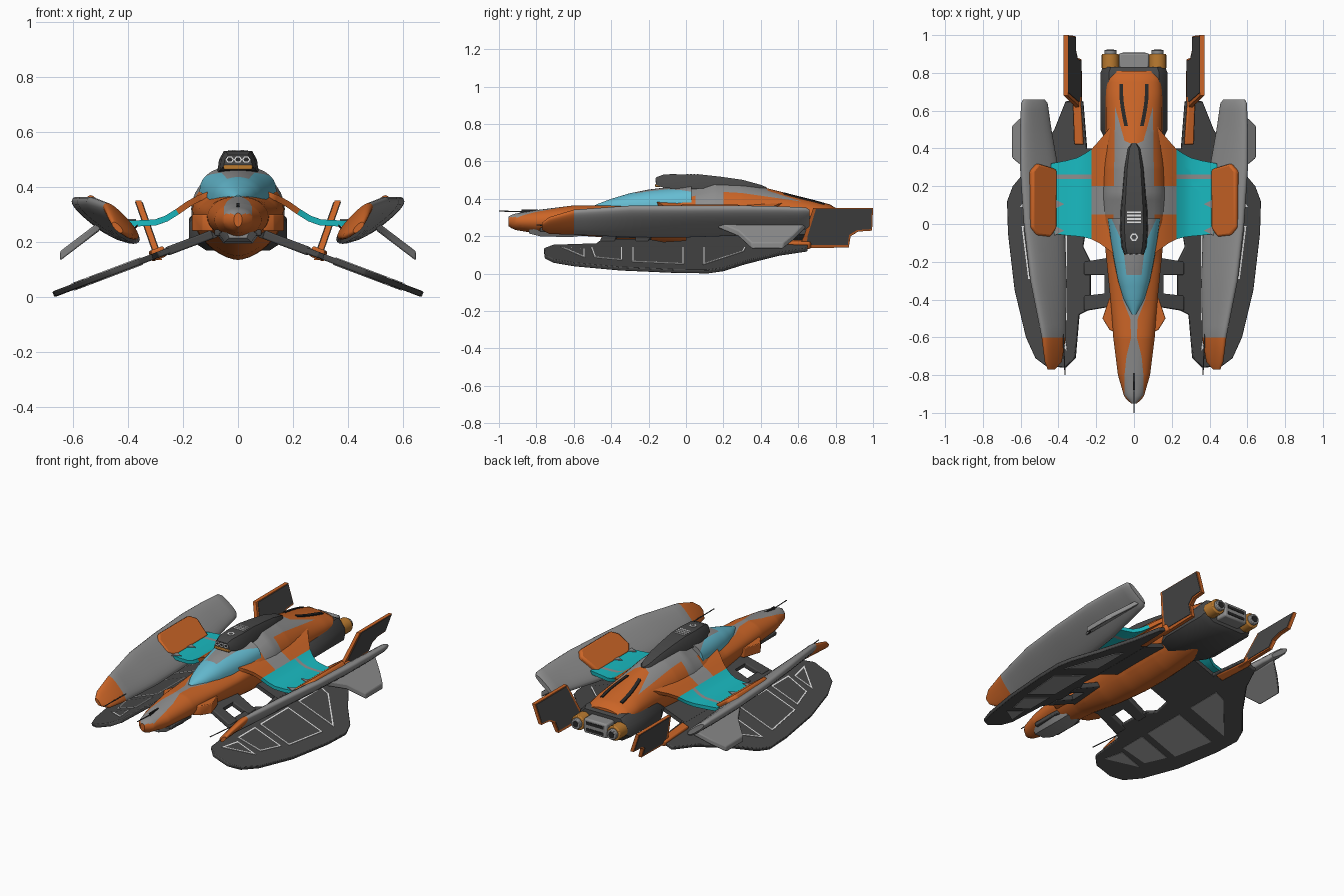
import bpy, bmesh, math
from mathutils import Vector

if "Cube" in bpy.data.objects:
    bpy.data.objects.remove(bpy.data.objects["Cube"])


def material(name, r, g, b):
    m = bpy.data.materials.new(name)
    m.use_nodes = True
    m.diffuse_color = (r, g, b, 1)
    m.node_tree.nodes["Principled BSDF"].inputs["Base Color"].default_value = (r, g, b, 1)
    return m


ORANGE = material("burnt orange", 0.60, 0.13, 0.02)
GREY = material("mid grey", 0.27, 0.27, 0.27)
DARK = material("charcoal", 0.065, 0.065, 0.065)
TEAL = material("teal", 0.01, 0.50, 0.54)
GLASS = material("sky glass", 0.13, 0.50, 0.64)
WHITE = material("marking white", 0.8, 0.8, 0.8)
AMBER = material("amber", 0.5, 0.2, 0.03)
BLACK = material("near black", 0.02, 0.02, 0.02)


def finish(name, bm, mats, rule=None, mirror=False, bevel=0, angle=38):
    """Turn a bmesh into an object; rule picks a material from a face centre."""
    bmesh.ops.recalc_face_normals(bm, faces=bm.faces)
    for f in bm.faces:
        f.smooth = True
        if rule:
            f.material_index = rule(f.calc_center_median())
    for e in bm.edges:
        e.smooth = len(e.link_faces) == 2 and e.calc_face_angle(0) < math.radians(angle)
    me = bpy.data.meshes.new(name)
    bm.to_mesh(me)
    bm.free()
    for m in mats:
        me.materials.append(m)
    ob = bpy.data.objects.new(name, me)
    bpy.context.collection.objects.link(ob)
    if bevel:
        b = ob.modifiers.new("Bevel", "BEVEL")
        b.width, b.segments, b.limit_method = bevel, 2, "ANGLE"
    if mirror:
        ob.modifiers.new("Mirror", "MIRROR").use_mirror_merge = False
    return ob


def cut(bm, faces, point, normal):
    geom = set(faces)
    for f in faces:
        geom.update(f.edges, f.verts)
    bmesh.ops.bisect_plane(bm, geom=list(geom), plane_co=point, plane_no=normal, dist=1e-5)


def loft(name, rings, mats, outlines=(), **kw):
    """Skin rings along y; outlines are (y, half width) tables cut into the top as paint edges."""
    bm = bmesh.new()
    vs = [[bm.verts.new(p) for p in r] for r in rings]
    n = len(rings[0])
    for a, b in zip(vs, vs[1:]):
        for i in range(n):
            bm.faces.new((a[i], a[(i + 1) % n], b[(i + 1) % n], b[i]))
    bm.faces.new(vs[0])
    bm.faces.new(vs[-1])
    for table in outlines:
        for (y0, x0), (y1, x1) in zip(table, table[1:]):
            for s in ((-1, 1) if x0 + x1 > 0 else ()):
                faces = [f for f in bm.faces if y0 < f.calc_center_median().y < y1]
                cut(bm, faces, (s * x0, y0, 0), Vector((y1 - y0, -s * (x1 - x0), 0)).normalized())
    return finish(name, bm, mats, **kw)


def plate(name, pts, place, h0, h1, mats, inset=0, **kw):
    """Polygon laid on a plane by place(u, v, h) and thickened from h0 to h1."""
    bm = bmesh.new()
    lo = [bm.verts.new(place(u, v, h0)) for u, v in pts]
    hi = [bm.verts.new(place(u, v, h1)) for u, v in pts]
    caps = [bm.faces.new(lo), bm.faces.new(hi)]
    for i in range(len(pts)):
        j = (i + 1) % len(pts)
        bm.faces.new((lo[i], lo[j], hi[j], hi[i]))
    bmesh.ops.recalc_face_normals(bm, faces=bm.faces)
    if inset:
        bmesh.ops.inset_individual(bm, faces=caps, thickness=inset, use_even_offset=True)
        for f in caps:
            f.material_index = 1
    return finish(name, bm, mats, **kw)


def tube(name, p, q, r, mat, n=8, **kw):
    p, q = Vector(p), Vector(q)
    turn = (q - p).to_track_quat("Z", "Y")
    circle = [turn @ Vector((r * math.cos(math.tau * i / n), r * math.sin(math.tau * i / n), 0)) for i in range(n)]
    return loft(name, [[p + c for c in circle], [q + c for c in circle]], [mat], **kw)


def flat(z):
    return lambda u, v, h: Vector((u, v, z + h))


def box(name, x0, x1, y0, y1, z0, z1, mat, **kw):
    return plate(name, [(x0, y0), (x1, y0), (x1, y1), (x0, y1)], flat(0), z0, z1, [mat], **kw)


def sample(table, y):
    for a, b in zip(table, table[1:]):
        if y <= b[0]:
            t = (y - a[0]) / (b[0] - a[0])
            return [p + (q - p) * t for p, q in zip(a[1:], b[1:])]
    return table[-1][1:]


# Fuselage: y, half width, bottom, waist, top, pinch of the upper half
HULL = [(-.95, .015, .255, .28, .305, .9), (-.92, .05, .235, .28, .32, .9), (-.8, .085, .215, .28, .34, .9),
        (-.6, .11, .205, .29, .365, .9), (-.45, .12, .195, .30, .366, 1), (-.2, .145, .15, .31, .40, 2.3),
        (0, .165, .135, .32, .47, 2.1), (.15, .17, .135, .32, .51, 1.8), (.3, .165, .14, .32, .49, 1.6),
        (.5, .15, .16, .31, .44, 1.1), (.68, .15, .19, .31, .395, .9), (.77, .145, .22, .30, .37, .9),
        (.81, .12, .25, .30, .345, .9)]
# Outer and inner half widths of the grey dorsal paint
OUTER = [(-.95, .05), (-.8, .05), (-.7, .04), (-.6, .015), (-.5, .02), (-.4, .06), (-.1, .11),
         (.3, .105), (.62, .1), (.64, 0), (.9, 0)]
INNER = [(-.95, 0), (.42, 0), (.44, .05), (.62, .1), (.9, .1)]


def hull_ring(y, n=40):
    w, zb, zm, zt, pinch = sample(HULL, y)
    ring = []
    for i in range(n):
        c, s = math.cos(math.tau * i / n), math.sin(math.tau * i / n)
        x = w * math.copysign(abs(c) ** (pinch if s > 0 else 1.25), c)
        ring.append((x, y, zm + s * (zt - zm if s > 0 else zm - zb)))
    return ring


def hull_colour(c):
    x = abs(c.x)
    painted = sample(INNER, c.y)[0] <= x < sample(OUTER, c.y)[0] or .05 < c.y < .2
    return 1 if painted and c.z > .3 else 0


hull_ys = {round(-.95 + .02 * i, 3) for i in range(88)} | {.05, .2, .81}
hull_ys |= {r[0] for r in OUTER + INNER if r[0] < .8}
loft("fuselage", [hull_ring(y) for y in sorted(hull_ys)], [ORANGE, GREY], outlines=(OUTER, INNER), rule=hull_colour)

# Canopy with grey roof: y, half width, base, top
CANOPY = [(-.48, .012, .355, .37), (-.4, .055, .35, .4), (-.3, .085, .35, .43), (-.2, .105, .35, .45),
          (-.1, .122, .36, .462), (.03, .14, .38, .478)]
ROOF = [(-.27, .04), (-.1, .06), (.03, .12)]
rings = []
for k in range(18):
    y = -.48 + .03 * k
    w, zb, zt = sample(CANOPY, y)
    rings.append([(w * math.cos(math.pi * i / 16), y, zb + (zt - zb) * math.sin(math.pi * i / 16) ** .8)
                  for i in range(17)])
loft("canopy", rings, [GLASS, GREY], outlines=(ROOF,),
     rule=lambda c: 1 if c.y > -.27 and abs(c.x) < sample(ROOF, c.y)[0] else 0)

# Dorsal spine with intake face and markings
SPINE = [(-.16, .052, .475, .515), (-.12, .066, .46, .53), (-.02, .075, .45, .531), (.08, .07, .455, .53),
         (.18, .062, .46, .519), (.3, .052, .455, .502), (.4, .035, .44, .475), (.43, .012, .44, .462)]
loft("dorsal_spine", [[(w, y, a), (w * .92, y, a + (b - a) * .6), (w * .68, y, b), (-w * .68, y, b),
                       (-w * .92, y, a + (b - a) * .6), (-w, y, a)] for y, w, a, b in SPINE], [DARK])
box("intake_lip", -.052, .052, -.165, -.135, .463, .48, AMBER, bevel=.004)
for k in range(4):
    box("spine_bar", -.037, .037, .058 - .018 * k, .067 - .018 * k, .527, .534, WHITE)
hexagon = [(math.cos(math.tau * i / 6), math.sin(math.tau * i / 6)) for i in range(6)]
plate("spine_ring", [(.022 * a, .022 * b - .07) for a, b in hexagon], flat(.53), 0, .004, [WHITE, DARK], inset=.007)
for x in (-.03, 0, .03):
    plate("intake_light", [(x + .015 * a, .499 + .013 * b) for a, b in hexagon],
          lambda u, v, h: Vector((u, -.16 + h, v)), -.004, .002, [WHITE, BLACK], inset=.004)

# Tail slots, nose slot, probe, chin and cheek fairings
slot = []
for k in range(9):
    y = .52 + .0275 * k
    w, zb, zm, zt, pinch = sample(HULL, y)
    x = .042 + .026 * math.sin(math.pi * k / 14)
    h = zm + (zt - zm) * math.sqrt(1 - (x / w) ** (2 / pinch))
    slot.append([(x - .01, y, h - .004), (x + .01, y, h - .008), (x + .01, y, h + .004), (x - .01, y, h + .007)])
loft("tail_slot", slot, [BLACK], mirror=True)
box("nose_slot", -.005, .005, -.88, -.79, .32, .342, BLACK)
tube("nose_probe", (0, -1, .335), (0, -.85, .33), .003, DARK)
loft("chin_block", [[(w * .7, y, z), (w, y, z + .03), (-w, y, z + .03), (-w * .7, y, z)]
                    for y, w, z in ((-.84, .045, .215), (-.78, .07, .2), (-.62, .075, .195), (-.54, .06, .205))], [GREY])
box("chin_band", -.085, .085, -.78, -.58, .222, .246, DARK, bevel=.005)
plate("cheek_fairing", [(.09, -.58), (.13, -.56), (.167, -.5), (.13, -.39), (.09, -.39)],
      flat(.27), -.03, .03, [ORANGE], mirror=True, bevel=.004)

# Upper wings: x, height, front y, rear y; paint bands are cut in
WING = [(.1, .375, -.16, .54), (.14, .36, -.13, .49), (.18, .338, -.1, .44), (.22, .31, -.08, .395),
        (.26, .285, -.07, .37), (.3, .271, -.065, .35), (.36, .268, -.06, .335), (.44, .268, -.05, .32)]
bm = bmesh.new()
N = 14
grid = [[bm.verts.new((x, a + (b - a) * j / N, z)) for j in range(N + 1)] for x, z, a, b in WING]
for p, q in zip(grid, grid[1:]):
    for j in range(N):
        bm.faces.new((p[j], q[j], q[j + 1], p[j + 1]))
for y in (.05, .2, .238, .262):
    cut(bm, bm.faces[:], (0, y, 0), (0, 1, 0))


def wing_colour(c):
    if c.x < .22:
        return 1 if .05 < c.y < .2 else 0
    return 1 if .238 < c.y < .262 else 2


wing = finish("upper_wing", bm, [ORANGE, GREY, TEAL], rule=wing_colour, mirror=True)
solid = wing.modifiers.new("Solidify", "SOLIDIFY")
solid.thickness, solid.offset = .022, 0
for y in (.105, -.035):
    plate("wing_patch", [(.37, y), (.42, y - .025), (.42, y + .025)], flat(.278), 0, .005, [GREY], mirror=True)

# Side pods: thin blades sweeping outward; y, inner x and z, outer x and z, half thickness
POD = [(-.77, .42, .235, .455, .27, .01), (-.73, .385, .215, .47, .3, .016), (-.6, .365, .212, .485, .338, .024),
       (-.3, .36, .2, .545, .358, .03), (0, .37, .2, .58, .357, .031), (.3, .405, .21, .6, .358, .03),
       (.5, .44, .225, .6, .355, .026), (.64, .46, .24, .595, .35, .022), (.66, .475, .255, .585, .34, .014)]
rings = []
for y in sorted({r[0] for r in POD} | {round(-.66 + .06 * k, 3) for k in range(22)}):
    xi, zi, xo, zo, t = sample(POD, y)
    mid, half = Vector((xi + xo, 2 * y, zi + zo)) / 2, Vector((xo - xi, 0, zo - zi)) / 2
    up = Vector((-half.z, 0, half.x)).normalized() * t
    ring = []
    for i in range(24):
        c, s = math.cos(math.tau * i / 24), math.sin(math.tau * i / 24)
        ring.append(mid + half * math.copysign(abs(c) ** .8, c) + up * math.copysign(abs(s) ** .8, s))
    rings.append(ring)
loft("side_pod", rings, [GREY, ORANGE], rule=lambda c: 1 if c.y < -.6 else 0, mirror=True)


def pod_plane(x, y, h):
    return Vector((x - .595 * h, y, .283 + (x - .485) * .74 + .804 * h))


plate("pod_saddle", [(.43, -.02), (.465, -.07), (.535, -.06), (.563, -.02), (.563, .28), (.53, .32), (.43, .29)],
      pod_plane, -.01, .043, [ORANGE], mirror=True, bevel=.012)
tube("pod_probe", (.365, -.8, .26), (.375, -.58, .25), .003, DARK, mirror=True)

# Outboard pod fins sloping down
plate("pod_fin", [(.5, .17), (.56, .28), (.645, .35), (.645, .52), (.58, .58), (.5, .64)],
      lambda x, y, h: Vector((x, y, .26 - (x - .5) * .76 + h)), -.017, .017, [GREY], mirror=True, bevel=.006)


# Lower wings and their struts share one sloping plane
def low_plane(x, y, h):
    return Vector((x + .353 * h, y, .15 - (x - .3) * .378 + .935 * h))


plate("lower_wing", [(.36, -.76), (.46, -.755), (.52, -.71), (.57, -.6), (.63, -.35), (.665, -.05), (.67, .12),
                     (.64, .2), (.54, .32), (.42, .5), (.36, .65), (.27, .65), (.25, .4), (.25, 0), (.27, -.12),
                     (.23, -.2), (.23, -.45), (.29, -.48), (.31, -.71)],
      low_plane, -.011, .011, [DARK], mirror=True, bevel=.005)
for y0, y1, y2, y3 in ((-.27, -.17, -.2, -.27), (-.43, -.36, -.38, -.46)):
    plate("wing_strut", [(.08, y0), (.08, y1), (.26, y2), (.26, y3)], low_plane, -.016, .016,
          [DARK], mirror=True, bevel=.006)
plate("strut_root", [(.08, -.44), (.15, -.4), (.15, -.24), (.08, -.18)], low_plane, -.016, .016, [DARK], mirror=True)
plate("wing_root", [(.08, 0), (.27, 0), (.27, .4), (.08, .4)], low_plane, -.012, .012, [DARK], mirror=True)
for pts in ([(.35, -.67), (.37, -.54), (.5, -.54)],
            [(.35, -.51), (.35, -.34), (.535, -.34), (.495, -.49)],
            [(.35, -.29), (.35, -.01), (.59, -.01), (.555, -.29)],
            [(.35, .09), (.35, .32), (.41, .31), (.6, .09)]):
    plate("panel_outline", pts, low_plane, .008, .0145, [WHITE, DARK], inset=.008, mirror=True)
    plate("under_panel", pts, low_plane, -.0145, -.008, [GREY], mirror=True)


# Tail fins: orange core with dark skins, leaning outward
def fin_plane(y, z, h):
    return Vector((.288 + (z - .14) * .35 + h, y, z))


plate("tail_fin", [(.6, .135), (.87, .14), (.88, .2), (.92, .225), (.995, .23), (1, .35), (.68, .35), (.63, .2)],
      fin_plane, -.011, .011, [ORANGE], mirror=True)
for h in (-.014, .01):
    plate("tail_fin_skin", [(.645, .152), (.865, .152), (.872, .207), (.915, .233), (.99, .238), (.994, .346),
                            (.695, .346), (.65, .2)], fin_plane, h, h + .004, [DARK], mirror=True)
plate("tail_fin_root", [(.262, .42), (.31, .42), (.318, .66), (.28, .68)], low_plane, -.016, .024,
      [ORANGE], mirror=True, bevel=.008)

# Engine block and nozzles
ENGINE = [(.4, .13, .19, .29), (.5, .178, .17, .32), (.8, .178, .17, .335), (.83, .165, .19, .32)]
loft("engine_block", [[(w, y, a + .04), (w, y, b - .05), (w * .75, y, b), (-w * .75, y, b), (-w, y, b - .05),
                       (-w, y, a + .04), (-w * .65, y, a), (w * .65, y, a)] for y, w, a, b in ENGINE], [DARK])
box("exhaust_core", -.08, .08, .8, .905, .21, .3, GREY, bevel=.01)
for z in (.225, .265):
    box("exhaust_slit", -.06, .06, .9, .908, z, z + .018, BLACK)
tube("nozzle", (.125, .82, .255), (.125, .9, .255), .046, AMBER, n=20, mirror=True, bevel=.006)
tube("nozzle_rim", (.125, .88, .255), (.125, .922, .255), .032, GREY, n=20, mirror=True, bevel=.004)
tube("nozzle_bore", (.125, .9, .255), (.125, .924, .255), .02, BLACK, n=16, mirror=True)
